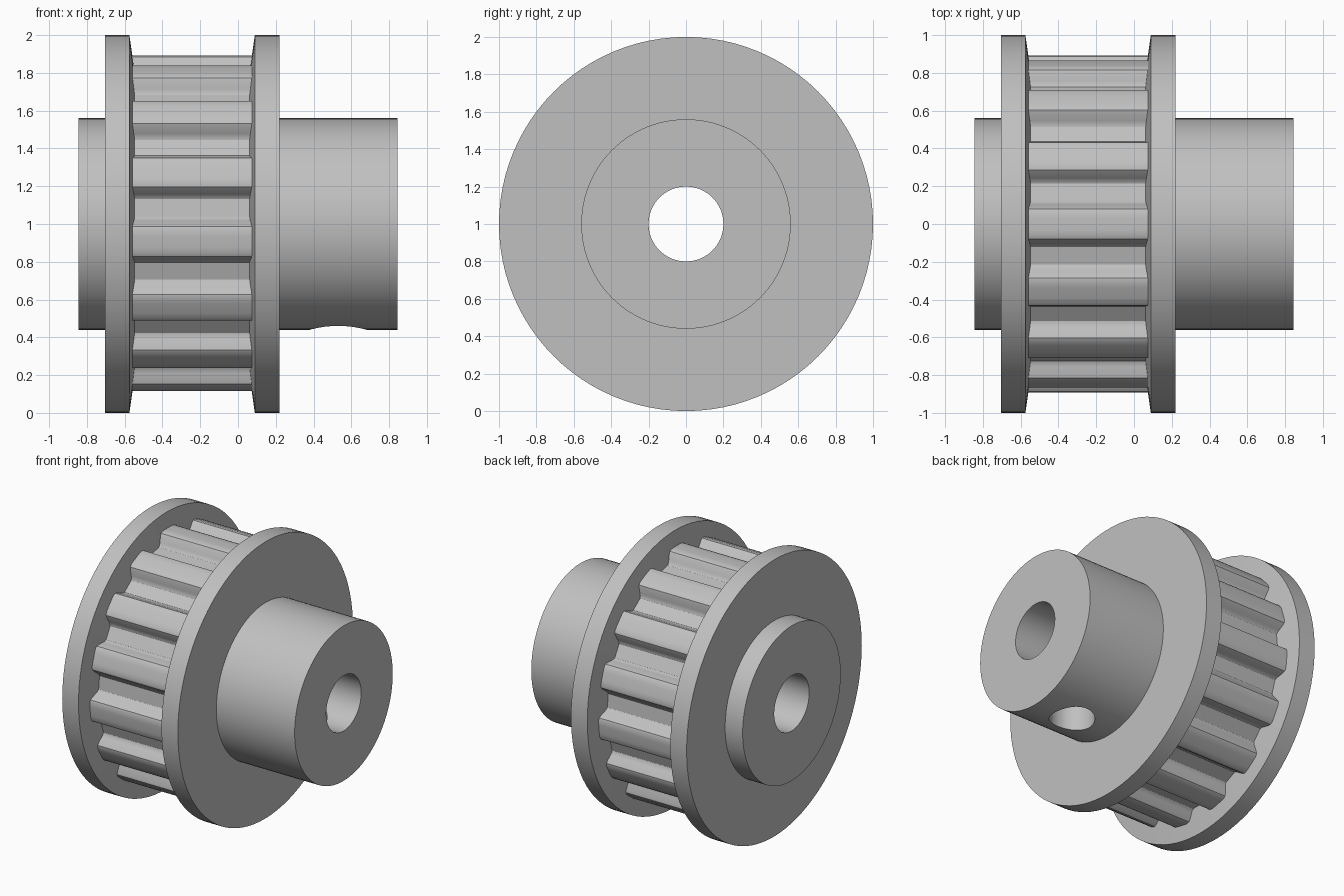
import bpy, bmesh, math
from mathutils import Matrix, Vector

if "Cube" in bpy.data.objects:
    bpy.data.objects.remove(bpy.data.objects["Cube"], do_unlink=True)

metal = bpy.data.materials.new("satin grey metal")
metal.use_nodes = True
GREY = (0.53, 0.53, 0.53, 1)
metal.diffuse_color = GREY
metal.node_tree.nodes["Principled BSDF"].inputs["Base Color"].default_value = GREY

AXIS_Z = 1.0
SEGMENTS = 96
TEETH = 15


def add_part(name, rings):
    """Skin a closed loop of rings into a solid tube around the x axis."""
    bm = bmesh.new()
    loops = [[bm.verts.new(p) for p in ring] for ring in rings]
    count = len(loops[0])
    for a, b in zip(loops, loops[1:] + loops[:1]):
        for i in range(count):
            j = (i + 1) % count
            bm.faces.new((a[i], a[j], b[j], b[i]))
    bmesh.ops.recalc_face_normals(bm, faces=bm.faces)
    mesh = bpy.data.meshes.new(name)
    bm.to_mesh(mesh)
    bm.free()
    mesh.materials.append(metal)
    obj = bpy.data.objects.new(name, mesh)
    bpy.context.collection.objects.link(obj)
    return obj


def ring(x, radius):
    steps = [math.tau * i / SEGMENTS for i in range(SEGMENTS)]
    return [(x, radius * math.sin(a), AXIS_Z + radius * math.cos(a)) for a in steps]


def lathe(name, profile):
    return add_part(name, [ring(x, r) for x, r in profile])


def smooth(obj):
    bpy.ops.object.select_all(action="DESELECT")
    obj.select_set(True)
    bpy.context.view_layer.objects.active = obj
    bpy.ops.object.shade_smooth_by_angle(angle=math.radians(30))


# Hub with through bore
hub = lathe("hub", [(-0.845, 0.2), (-0.845, 0.56), (0.845, 0.56), (0.845, 0.2)])

# Set screw hole, from the underside of the hub into the bore
bm = bmesh.new()
bmesh.ops.create_cone(bm, cap_ends=True, segments=48, radius1=0.15, radius2=0.15,
                      depth=0.9, matrix=Matrix.Translation((0.53, 0, 0.5)))
cutter_mesh = bpy.data.meshes.new("screw_hole_cutter")
bm.to_mesh(cutter_mesh)
bm.free()
cutter_mesh.materials.append(metal)
cutter = bpy.data.objects.new("screw_hole_cutter", cutter_mesh)
bpy.context.collection.objects.link(cutter)
cutter.hide_render = True
cut = hub.modifiers.new("screw hole", "BOOLEAN")
cut.operation = "DIFFERENCE"
cut.solver = "EXACT"
cut.object = cutter
bpy.context.view_layer.objects.active = hub
bpy.ops.object.modifier_apply(modifier=cut.name)
bpy.data.objects.remove(cutter, do_unlink=True)

# Flanges, mirrored about the toothed drum, with dished inner faces
MIDDLE = -0.243
flanges = []
for name, side in (("right_flange", -1), ("left_flange", 1)):
    section = [(0.26, 0.5), (0.332, 1.0), (0.462, 1.0), (0.462, 0.5)]
    flanges.append(lathe(name, [(MIDDLE + side * x, r) for x, r in section]))

# Toothed drum: half a tooth as (sideways offset, height from axis), mirrored
half_tooth = [(0.03, 0.893), (0.062, 0.891), (0.08, 0.883), (0.09, 0.866),
              (0.104, 0.83), (0.111, 0.812), (0.122, 0.801)]
tooth = [(-t, h) for t, h in reversed(half_tooth)] + half_tooth
outline = []
for k in range(TEETH):
    turn = Matrix.Rotation(-math.tau * k / TEETH, 2)
    outline += [turn @ Vector(p) for p in tooth]


def drum_ring(x, fixed_radius=None):
    points = [p.normalized() * fixed_radius if fixed_radius else p for p in outline]
    return [(x, p.x, AXIS_Z + p.y) for p in points]


ends = (MIDDLE - 0.33, MIDDLE + 0.33)
drum = add_part("toothed_drum", [drum_ring(ends[0], 0.5), drum_ring(ends[0]),
                                 drum_ring(ends[1]), drum_ring(ends[1], 0.5)])

for part in [hub, drum] + flanges:
    smooth(part)
